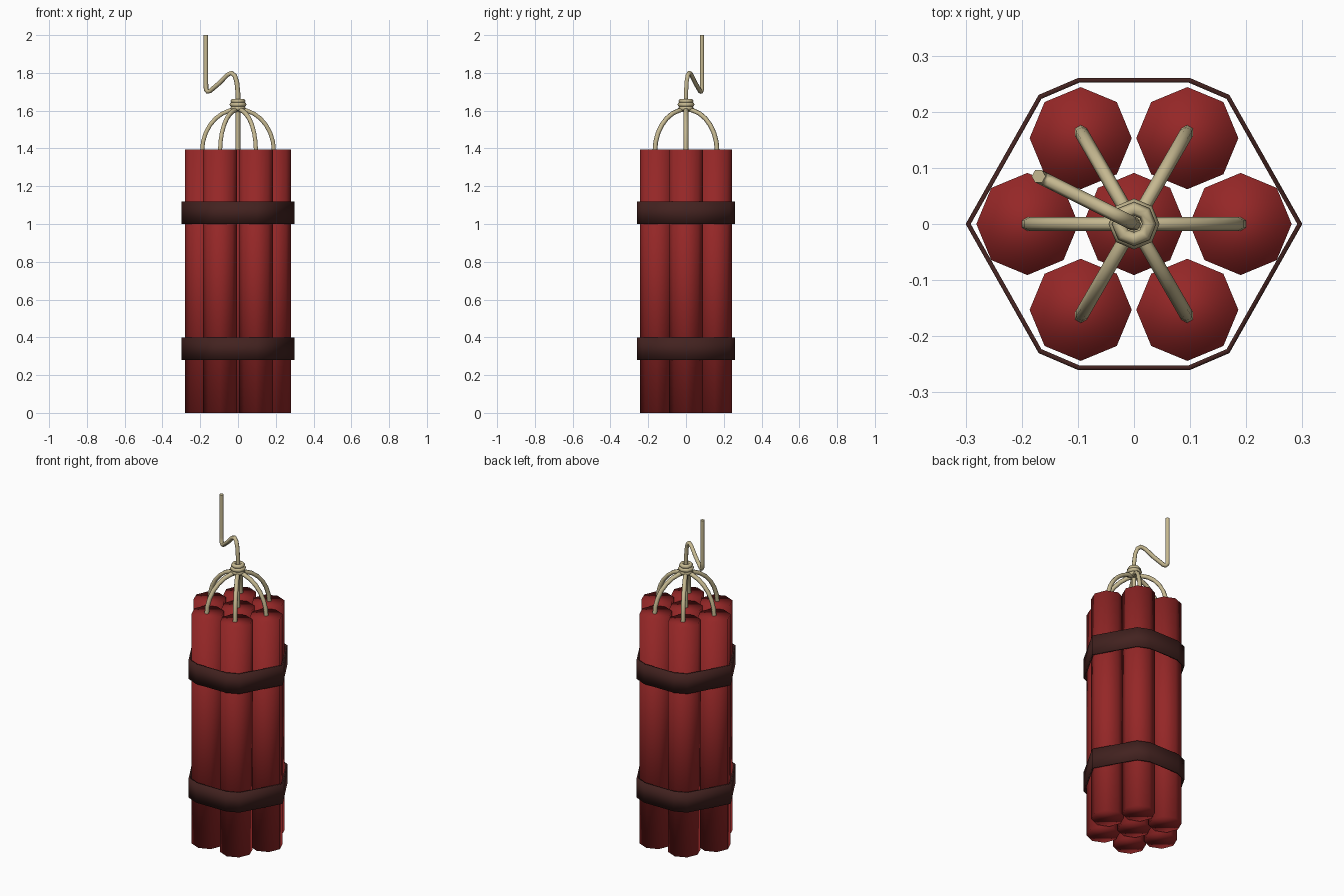
import bpy, bmesh
from math import cos, sin, pi, radians
from mathutils import Vector

if "Cube" in bpy.data.objects:
    bpy.data.objects.remove(bpy.data.objects["Cube"])


def material(name, rgb):
    m = bpy.data.materials.new(name)
    m.diffuse_color = (*rgb, 1)
    m.use_nodes = True
    m.node_tree.nodes["Principled BSDF"].inputs["Base Color"].default_value = m.diffuse_color
    return m


RED = material("red_paper", (0.30, 0.02, 0.02))
BROWN = material("brown_strap", (0.055, 0.016, 0.014))
TAN = material("tan_cord", (0.56, 0.48, 0.28))
TOP = 1.395


def finish(ob, name, mat):
    ob.name = name
    ob.data.materials.clear()
    ob.data.materials.append(mat)
    for p in ob.data.polygons:
        p.use_smooth = True
    return ob


def cord(name, points, radius=0.0125):
    cu = bpy.data.curves.new(name, 'CURVE')
    cu.dimensions = '3D'
    cu.bevel_depth = radius
    cu.bevel_resolution = 1
    cu.use_fill_caps = True
    sp = cu.splines.new('POLY')
    sp.points.add(len(points) - 1)
    for p, co in zip(sp.points, points):
        p.co = (*co, 1)
    ob = bpy.data.objects.new(name, cu)
    bpy.context.collection.objects.link(ob)
    bpy.ops.object.select_all(action='DESELECT')
    ob.select_set(True)
    bpy.context.view_layer.objects.active = ob
    bpy.ops.object.convert(target='MESH')
    return finish(bpy.context.object, name, TAN)


def strap(name, z0, z1):
    # closed ten-sided loop, with wall thickness
    right = [(0.10, -0.26), (0.17, -0.23), (0.30, 0), (0.17, 0.23), (0.10, 0.26)]
    loop = right + [(-x, -y) for x, y in right]
    bm = bmesh.new()
    rings = [[bm.verts.new((x * s, y * s, z)) for x, y in loop]
             for s, z in ((1, z0), (1, z1), (0.97, z1), (0.97, z0))]
    n = len(loop)
    for k in range(4):
        a, b = rings[k], rings[(k + 1) % 4]
        for i in range(n):
            j = (i + 1) % n
            bm.faces.new((a[i], a[j], b[j], b[i]))
    bmesh.ops.recalc_face_normals(bm, faces=bm.faces)
    me = bpy.data.meshes.new(name)
    bm.to_mesh(me)
    bm.free()
    ob = bpy.data.objects.new(name, me)
    bpy.context.collection.objects.link(ob)
    finish(ob, name, BROWN)


# sticks: one in the centre, six around it
centres = [(0, 0), (0.19, 0), (0.095, 0.153), (-0.095, 0.153),
           (-0.19, 0), (-0.095, -0.153), (0.095, -0.153)]
for i, (x, y) in enumerate(centres):
    bpy.ops.mesh.primitive_cylinder_add(vertices=8, radius=0.091, depth=TOP,
                                        location=(x, y, TOP / 2))
    finish(bpy.context.object, f"stick_{i}", RED)

# straps
strap("lower_strap", 0.28, 0.40)
strap("upper_strap", 1.00, 1.12)

# short fuses arching from each outer stick to the knot
for i in range(6):
    a = radians(60 * i)
    pts = []
    for k in range(8):
        t = k / 7 * pi / 2
        r = 0.19 * cos(t)
        pts.append((r * cos(a), r * sin(a), 1.385 + 0.222 * sin(t)))
    cord(f"short_fuse_{i}", pts)
cord("centre_fuse", [(0, 0, 1.385), (0, 0, 1.62)])

# knot: three wraps
for i, (z, r) in enumerate(((1.612, 0.029), (1.632, 0.033), (1.651, 0.027))):
    bpy.ops.mesh.primitive_torus_add(major_segments=8, minor_segments=6,
                                     major_radius=r, minor_radius=0.0125,
                                     location=(0, 0, z))
    finish(bpy.context.object, f"knot_wrap_{i}", TAN)

# main fuse, bent within one slanted vertical plane
profile = [(0, 1.61), (0, 1.69), (-0.006, 1.75), (-0.017, 1.785), (-0.035, 1.80),
           (-0.056, 1.79), (-0.10, 1.745), (-0.148, 1.704), (-0.160, 1.70),
           (-0.169, 1.712), (-0.17, 1.74), (-0.17, 2.0)]
cord("main_fuse", [(x, -0.5 * x, z) for x, z in profile])
